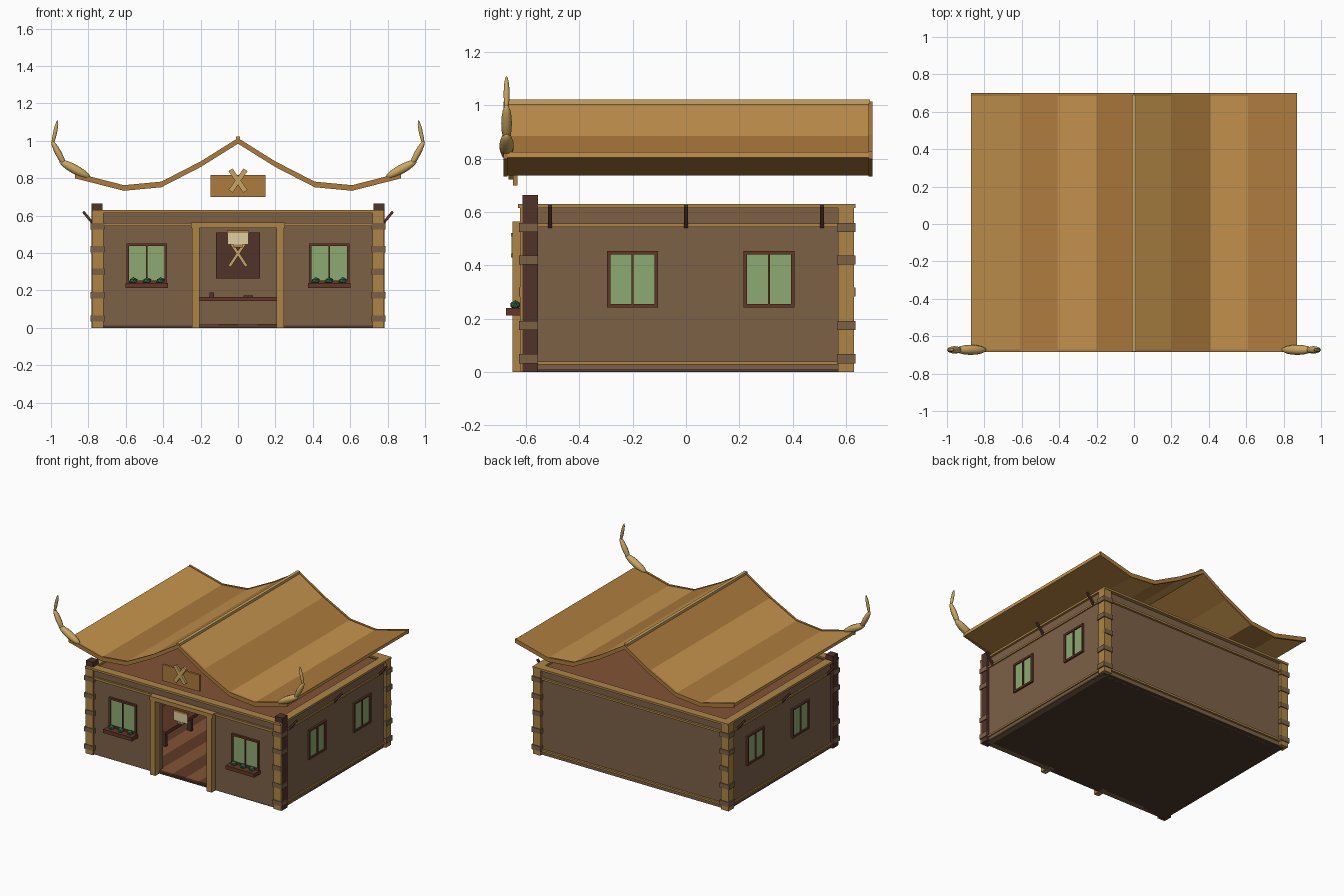
import bpy, bmesh
from mathutils import Vector

if "Cube" in bpy.data.objects:
    bpy.data.objects.remove(bpy.data.objects["Cube"])

MATS = {}
COLORS = dict(wall=(124, 97, 72), timber=(172, 132, 72), dark=(82, 54, 45), roof_a=(196, 146, 78),
              roof_b=(172, 122, 64), bone=(200, 165, 98), pane=(140, 168, 114), frame=(98, 58, 44),
              plank_a=(128, 84, 54), plank_b=(96, 60, 44), leaf=(52, 104, 72), cream=(222, 206, 160),
              base=(78, 60, 46))


def mat(name):
    if name not in MATS:
        m = bpy.data.materials.new(name)
        m.diffuse_color = [(c / 255) ** 2.2 for c in COLORS[name]] + [1]
        m.use_nodes = True
        m.node_tree.nodes["Principled BSDF"].inputs["Base Color"].default_value = m.diffuse_color
        MATS[name] = m
    return MATS[name]


def make(name, bm, *mats):
    bmesh.ops.recalc_face_normals(bm, faces=bm.faces)
    me = bpy.data.meshes.new(name)
    bm.to_mesh(me)
    bm.free()
    for m in mats:
        me.materials.append(mat(m))
    ob = bpy.data.objects.new(name, me)
    bpy.context.collection.objects.link(ob)
    return ob


def boxes(name, m, *specs):
    """Axis-aligned boxes given as (x0, x1, y0, y1, z0, z1)."""
    bm = bmesh.new()
    for x0, x1, y0, y1, z0, z1 in specs:
        vs = bmesh.ops.create_cube(bm, size=1)["verts"]
        for v in vs:
            v.co = Vector((v.co.x * (x1 - x0) + (x0 + x1) / 2,
                           v.co.y * (y1 - y0) + (y0 + y1) / 2,
                           v.co.z * (z1 - z0) + (z0 + z1) / 2))
    return make(name, bm, m)


def mx(*specs):
    """The boxes plus their mirror images across x = 0."""
    return list(specs) + [(-b, -a, c, d, e, f) for a, b, c, d, e, f in specs]


def between(name, m, a, b, r, shape="stick", r2=None):
    """Stick, or rounded bone segment, from a to b."""
    a, b = Vector(a), Vector(b)
    d = b - a
    bm = bmesh.new()
    if shape == "stick":
        bmesh.ops.create_cube(bm, size=1)
        s = (2 * r, 2 * (r2 or r), d.length)
    else:
        bmesh.ops.create_uvsphere(bm, u_segments=10, v_segments=8, radius=0.5)
        s = (2 * r, 2 * (r2 or r), d.length)
    z = d.normalized()
    y = Vector((0, 1, 0)) if abs(z.y) < 0.9 else Vector((1, 0, 0))
    x = y.cross(z).normalized()
    y = z.cross(x)
    mid = (a + b) / 2
    for v in bm.verts:
        v.co = mid + x * v.co.x * s[0] + y * v.co.y * s[1] + z * v.co.z * s[2]
    return make(name, bm, m)


# floor slab, floor planks and ceiling
boxes("floor_base", "base", (-.765, .765, -.605, .605, 0, .012))
for i in range(14):
    x = -.73 + i * .1043
    boxes("floor_plank", "plank_a" if i % 2 else "plank_b", (x, x + .1043, -.6, .57, .012, .022))
boxes("ceiling", "plank_a", (-.74, .74, -.58, .59, .595, .615))

# walls with door opening
boxes("front_wall", "wall", *mx((.205, .765, -.605, -.565, 0, .62)), (-.205, .205, -.605, -.565, .535, .62))
boxes("back_wall", "wall", (-.765, .765, .57, .61, 0, .62))
boxes("side_walls", "wall", *mx((.725, .765, -.565, .57, 0, .62)))

# horizontal beams
boxes("front_beams", "timber", (-.78, .78, -.63, -.57, .615, .63), (-.775, .775, -.618, -.6, .545, .562))
boxes("back_beams", "timber", *[(-.775, .775, .6, .625, z, z + .014) for z in (.028, .545)],
      (-.78, .78, .575, .635, .615, .63))
boxes("side_beams", "timber", *mx((.72, .78, -.62, .635, .615, .63),
      (.755, .774, -.56, .58, .545, .557), (.755, .774, -.56, .58, .028, .04)))

# corner posts and interlocking log ends
boxes("front_corner_posts", "dark", *mx((.725, .782, -.613, -.555, 0, .665)))
boxes("front_post_boards", "timber", *mx((.72, .78, -.622, -.612, 0, .63)))
boxes("back_corner_posts", "timber", *mx((.72, .78, .57, .63, 0, .625)))
boxes("log_ends", "wall", *mx(*[(.714, .788, y, y + .07, z - .017, z + .017)
      for y in (-.626, .566) for z in (.05, .175, .42, .543)], (.714, .78, -.626, -.57, .283, .317),
      (.714, .78, .57, .636, .283, .317)))

# diagonal eave struts
for s in (-1, 1):
    for y in (-.51, 0, .51):
        between("eave_strut", "dark", (s * .765, y, .545), (s * .828, y, .622), .007)


# windows: frame around a pane with a mullion
def frame_parts(a0, a1, z0, z1, t=.013):
    m = (a0 + a1) / 2
    return [(a0, a0 + t, z0, z1), (a1 - t, a1, z0, z1), (a0 + t, a1 - t, z0, z0 + t),
            (a0 + t, a1 - t, z1 - t, z1), (m - .004, m + .004, z0 + t, z1 - t)]


boxes("front_window_frames", "frame", *mx(*[(a, b, -.62, -.6, c, d) for a, b, c, d in frame_parts(.38, .597, .24, .45)]))
boxes("front_window_panes", "pane", *mx((.385, .59, -.611, -.56, .245, .445)))
for y in (-.297, .215):
    boxes("side_window_frames", "frame", *mx(*[(.755, .778, a, b, c, d) for a, b, c, d in frame_parts(y, y + .192, .243, .455)]))
    boxes("side_window_panes", "pane", *mx((.72, .769, y + .005, y + .187, .25, .45)))

# flower boxes with bushes
boxes("flower_boxes", "frame", *mx((.373, .602, -.675, -.605, .213, .24)))
for s in (-1, 1):
    for x in (.415, .487, .56):
        bm = bmesh.new()
        bmesh.ops.create_icosphere(bm, subdivisions=1, radius=.024)
        for v in bm.verts:
            v.co = Vector((v.co.x + s * x, v.co.y * .85 - .64, v.co.z * .75 + .252))
        make("bush", bm, "leaf")

# door frame
boxes("door_frame", "timber", *mx((.205, .245, -.65, -.56, 0, .535)), (-.25, .25, -.65, -.56, .535, .564))

# hanging lantern in the doorway
boxes("lantern", "cream", (-.055, .055, -.655, -.648, .445, .51))
boxes("lantern_rim", "timber", (-.058, .058, -.657, -.646, .508, .522), (-.025, .025, -.657, -.646, .43, .445))

# swept roof: alternating coloured panels
prof = [(0, 1.005), (.2, .88), (.41, .772), (.61, .753), (.872, .82)]
full = [(-x, z) for x, z in prof[:0:-1]] + prof


def roof_sheet(name, y0, y1, top, thick, m1, m2):
    bm = bmesh.new()
    rows = [[bm.verts.new((x, y, z + dz)) for x, z in full]
            for y, dz in ((y0, top), (y1, top), (y1, top - thick), (y0, top - thick))]
    for i in range(len(full) - 1):
        for k in range(4):
            a, b = rows[k], rows[(k + 1) % 4]
            f = bm.faces.new((a[i], a[i + 1], b[i + 1], b[i]))
            f.material_index = i % 2
    for i in (0, -1):
        bm.faces.new([r[i] for r in rows])
    return make(name, bm, m1, m2)


roof_sheet("roof", -.67, .685, .006, .022, "roof_a", "roof_b")
roof_sheet("front_roof_trim", -.685, -.67, .01, .03, "roof_b", "roof_b")
roof_sheet("back_roof_trim", .685, .70, .01, .03, "roof_b", "roof_b")
boxes("ridge_cap", "bone", (-.011, .011, -.683, .69, 1.0, 1.022))

# curved bone horns on the front roof corners
for s in (-1, 1):
    for a, b, r, w in [((.79, .803), (.955, .893), .026, .027), ((.922, .862), (.996, 1.002), .018, .02),
                       ((.993, .975), (.964, 1.11), .011, .011)]:
        h = between("horn_segment", "bone", (s * a[0], -.673, a[1]), (s * b[0], -.673, b[1]), r, "round", w)
        for p in h.data.polygons:
            p.use_smooth = True

# gable plaque with crossed bones
boxes("gable_plaque", "roof_b", (-.147, .147, -.648, -.632, .7, .818))
for s in (-1, 1):
    between("plaque_bone", "bone", (-s * .04, -.657, .73), (s * .04, -.657, .845), .013, "stick", .008)

# back wall banner with crossed bones
boxes("wall_banner", "dark", (-.117, .117, .56, .57, .265, .51))
for s in (-1, 1):
    between("banner_bone", "bone", (s * .045, .555, .33), (-s * .035, .555, .45), .008)

# long table with a cup and a plate
boxes("table_top", "frame", (-.33, .33, .2, .4, .143, .165))
boxes("table_legs", "dark", *mx(*[(.27, .3, y, y + .03, .02, .143) for y in (.22, .35)]))
boxes("table_cup", "dark", (-.152, -.128, .27, .294, .165, .19))
boxes("table_plate", "dark", (.03, .08, .28, .33, .165, .172))

# side benches with legs
boxes("bench_tops", "frame", *mx((.36, .6, -.31, .06, .12, .145)))
boxes("bench_legs", "dark", *mx(*[(x, x + .035, y, y + .02, 0, .12) for x in (.38, .54) for y in (-.28, .01)]))
